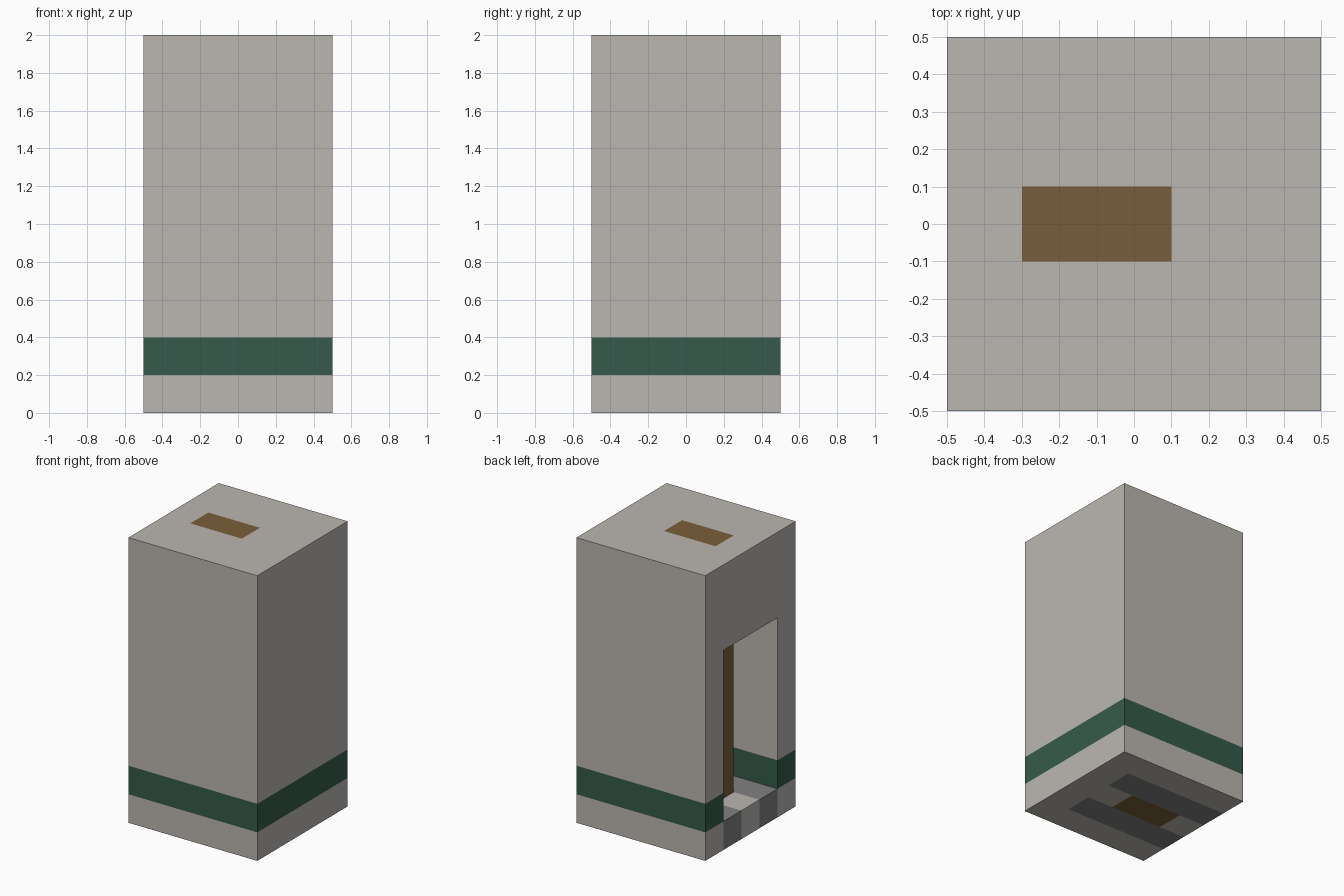
import bpy
import bmesh

cube = bpy.data.objects.get("Cube")
if cube:
    bpy.data.objects.remove(cube, do_unlink=True)


def material(name, r, g, b):
    mat = bpy.data.materials.new(name)
    mat.use_nodes = True
    mat.diffuse_color = (r, g, b, 1)
    bsdf = next(n for n in mat.node_tree.nodes if n.type == "BSDF_PRINCIPLED")
    bsdf.inputs["Base Color"].default_value = (r, g, b, 1)
    return mat


stone = material("pale_stone", 0.497, 0.474, 0.440)
green = material("dark_green", 0.036, 0.102, 0.070)
brown = material("wood_brown", 0.195, 0.114, 0.044)
grey = material("mid_grey", 0.216, 0.216, 0.216)


def finish(name, bm, mat):
    bmesh.ops.recalc_face_normals(bm, faces=bm.faces)
    mesh = bpy.data.meshes.new(name)
    bm.to_mesh(mesh)
    bm.free()
    mesh.materials.append(mat)
    obj = bpy.data.objects.new(name, mesh)
    bpy.context.collection.objects.link(obj)
    return obj


def rect(x0, x1, y0, y1):
    return [(x0, y0), (x1, y0), (x1, y1), (x0, y1)]


def prism(name, outline, z0, z1, mat):
    """Extrude a flat outline upwards."""
    bm = bmesh.new()
    base = bm.faces.new([bm.verts.new((x, y, z0)) for x, y in outline])
    top = bmesh.ops.extrude_face_region(bm, geom=[base], use_keep_orig=True)["geom"]
    verts = [v for v in top if isinstance(v, bmesh.types.BMVert)]
    bmesh.ops.translate(bm, verts=verts, vec=(0, 0, z1 - z0))
    return finish(name, bm, mat)


def frame(name, outer, inner, z0, z1, mat):
    """Rectangular slab with a rectangular hole."""
    bm = bmesh.new()
    loops = [[bm.verts.new((x, y, z)) for x, y in path]
             for path, z in ((outer, z0), (outer, z1), (inner, z1), (inner, z0))]
    for a, b in zip(loops, loops[1:] + loops[:1]):
        for i in range(4):
            j = (i + 1) % 4
            bm.faces.new((a[i], a[j], b[j], b[i]))
    return finish(name, bm, mat)


HALF, ROOM, CORE = 0.5, 0.3, 0.1
FLOOR, BAND, CEILING, TOP = 0.2, 0.4, 1.4, 2.0
core_plan = rect(-ROOM, CORE, -CORE, CORE)

# Walls around three sides, open towards -x
wall_plan = [(-HALF, -HALF), (HALF, -HALF), (HALF, HALF), (-HALF, HALF),
             (-HALF, ROOM), (ROOM, ROOM), (ROOM, -ROOM), (-HALF, -ROOM)]
prism("base_rim", wall_plan, 0, FLOOR, stone)
prism("green_band", wall_plan, FLOOR, BAND, green)
prism("upper_walls", wall_plan, BAND, CEILING, stone)

# Floor: stone centre strip with a grey strip on each side
prism("floor_entry", rect(-HALF, -ROOM, -CORE, CORE), 0, FLOOR, stone)
prism("floor_rear", rect(CORE, ROOM, -CORE, CORE), 0, FLOOR, stone)
prism("left_floor_strip", rect(-HALF, ROOM, -ROOM, -CORE), 0, FLOOR, grey)
prism("right_floor_strip", rect(-HALF, ROOM, CORE, ROOM), 0, FLOOR, grey)

# Solid roof block pierced by the central post
frame("roof_block", rect(-HALF, HALF, -HALF, HALF), core_plan, CEILING, TOP, stone)
prism("central_post", core_plan, 0, TOP, brown)
